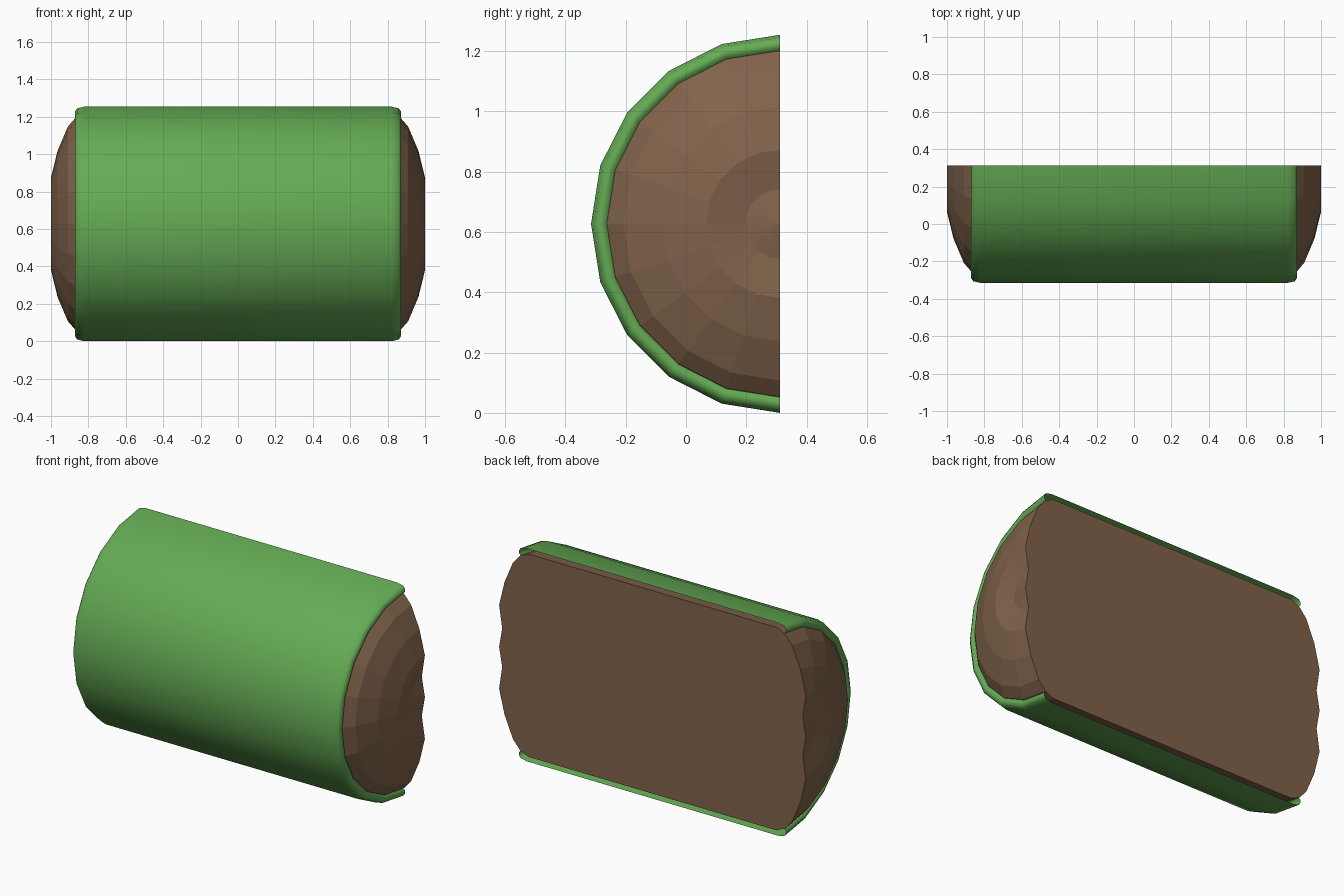
import bpy, bmesh
from math import sin, cos, pi

if "Cube" in bpy.data.objects:
    bpy.data.objects.remove(bpy.data.objects["Cube"])

SEGMENTS = 10          # half of a 20-sided round
CUT_Y, AXIS_Z = 0.312, 0.627


def material(name, rgb):
    mat = bpy.data.materials.new(name)
    mat.diffuse_color = (*rgb, 1)
    mat.use_nodes = True
    mat.node_tree.nodes["Principled BSDF"].inputs["Base Color"].default_value = mat.diffuse_color
    return mat


def half_lathe(name, half_profile, mat, smooth, cap):
    """Sweep a mirrored (x, radius) profile half a turn around the x axis."""
    profile = [(-x, r) for x, r in half_profile] + [(x, r) for x, r in reversed(half_profile)]
    bm = bmesh.new()
    rows = []
    for i in range(SEGMENTS + 1):
        a = -pi / 2 + pi * i / SEGMENTS
        rows.append([bm.verts.new((x, CUT_Y - r * cos(a), AXIS_Z + r * sin(a)))
                     for x, r in profile])
    for a, b in zip(rows, rows[1:]):
        for j in range(len(profile) - 1):
            bm.faces.new((a[j], a[j + 1], b[j + 1], b[j]))
    if cap:
        bm.faces.new(rows[0][::-1] + rows[-1])
    bmesh.ops.remove_doubles(bm, verts=bm.verts[:], dist=0.0005)
    bmesh.ops.recalc_face_normals(bm, faces=bm.faces[:])
    # Make the front of the open shell face outward
    front = min(bm.faces, key=lambda f: f.calc_center_median().y)
    if front.normal.y > 0:
        bmesh.ops.reverse_faces(bm, faces=bm.faces[:])
    for f in bm.faces:
        f.smooth = smooth
    mesh = bpy.data.meshes.new(name)
    bm.to_mesh(mesh)
    bm.free()
    obj = bpy.data.objects.new(name, mesh)
    obj.data.materials.append(mat)
    bpy.context.collection.objects.link(obj)
    return obj


# Core: faceted half log with rippled ends and a flat cut face
half_lathe("core",
           [(1.0, 0), (0.98, 0.115), (1.0, 0.246), (0.965, 0.39),
            (0.91, 0.52), (0.865, 0.572), (0.81, 0.598)],
           material("brown", (0.22, 0.125, 0.07)), smooth=False, cap=True)

# Rind: smooth open shell with rolled lips at both ends
half_lathe("rind",
           [(0.855, 0.572), (0.87, 0.585), (0.872, 0.6), (0.86, 0.618), (0.82, 0.627)],
           material("green", (0.13, 0.41, 0.09)), smooth=True, cap=False)
